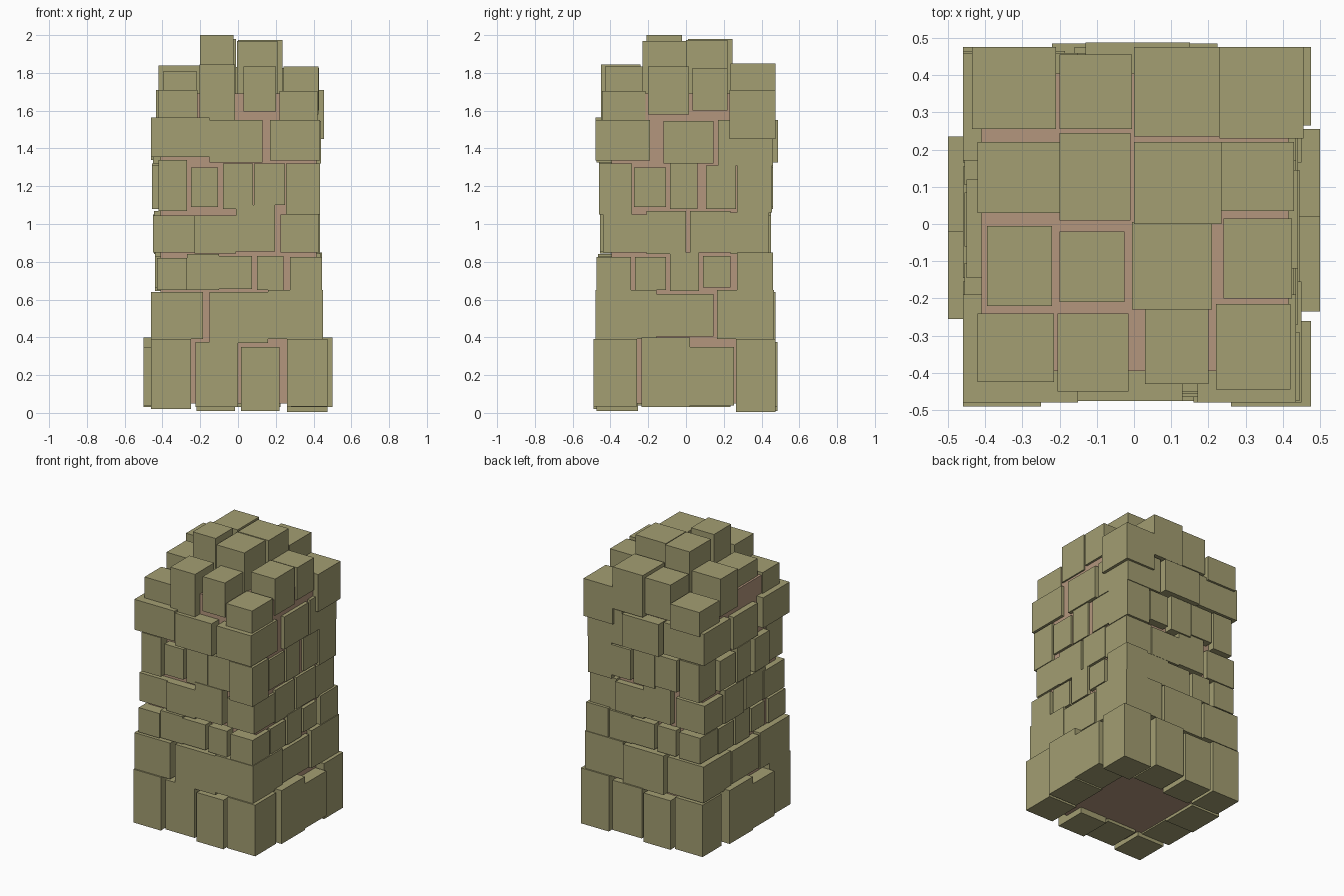
import bpy


def material(name, rgb):
    m = bpy.data.materials.new(name)
    m.diffuse_color = (*rgb, 1)
    return m


STONE = material("olive stone", (0.366, 0.342, 0.168))
MORTAR = material("brown mortar", (0.456, 0.305, 0.205))


def box(name, x0, x1, y0, y1, z0, z1, mat=STONE):
    v = [(x, y, z) for z in (z0, z1) for x, y in ((x0, y0), (x1, y0), (x1, y1), (x0, y1))]
    f = [(3, 2, 1, 0), (4, 5, 6, 7), (0, 1, 5, 4), (1, 2, 6, 5), (2, 3, 7, 6), (3, 0, 4, 7)]
    me = bpy.data.meshes.new(name)
    me.from_pydata(v, [], f)
    me.materials.append(mat)
    ob = bpy.data.objects.new(name, me)
    bpy.context.collection.objects.link(ob)
    return ob


def course(left, right, front, back, corner_z, reach, front_mid, right_mid):
    """One ring of stones: four corners, then the stones between them.
    reach = outer faces of left, right, front and back middle stones."""
    # corner stones
    for i, (xs, ys) in enumerate(((left, front), (right, front), (right, back), (left, back))):
        box("corner_stone", *xs, *ys, *corner_z[i])
    xl, xr, yf, yb = reach
    # front stones, mirrored on the back
    for a, b, z0, z1 in front_mid:
        box("front_stone", a, b, yf, yf + 0.22, z0, z1)
        box("back_stone", -b, -a, yb - 0.22, yb, z0, z1)
    # right stones, mirrored on the left
    for a, b, z0, z1 in right_mid:
        box("right_stone", xr - 0.22, xr, a, b, z0, z1)
        box("left_stone", xl, xl + 0.22, -b, -a, z0, z1)


# Core
box("mortar_core", -0.41, 0.415, -0.395, 0.405, 0.05, 1.69, MORTAR)

# Courses from the ground up
course((-0.46, -0.25), (0.26, 0.475), (-0.49, -0.26), (0.265, 0.475),
       ((0.02, 0.39), (0.035, 0.39), (0.005, 0.39), (0.02, 0.38)),
       (-0.5, 0.5, -0.475, 0.485),
       ((-0.225, 0.0, 0.03, 0.375), (0.015, 0.22, 0.01, 0.35)),
       ((-0.235, 0.02, 0.03, 0.40), (0.02, 0.255, 0.04, 0.35)))

course((-0.46, -0.185), (0.16, 0.45), (-0.48, -0.155), (0.165, 0.465),
       ((0.39, 0.64), (0.39, 0.65), (0.39, 0.65), (0.39, 0.64)),
       (-0.46, 0.445, -0.475, 0.475),
       ((-0.15, 0.16, 0.37, 0.64),),
       ((-0.155, 0.145, 0.405, 0.63),))

course((-0.43, -0.27), (0.275, 0.445), (-0.475, -0.29), (0.27, 0.46),
       ((0.65, 0.82), (0.635, 0.825), (0.645, 0.85), (0.65, 0.83)),
       (-0.44, 0.44, -0.465, 0.455),
       ((-0.27, -0.10, 0.65, 0.84), (-0.10, 0.075, 0.655, 0.83), (0.10, 0.24, 0.65, 0.83)),
       ((-0.27, -0.105, 0.65, 0.825), (-0.085, 0.07, 0.645, 0.85), (0.09, 0.235, 0.665, 0.83)))

course((-0.45, -0.23), (0.225, 0.43), (-0.44, -0.21), (0.235, 0.44),
       ((0.85, 1.045), (0.85, 1.05), (0.84, 1.06), (0.85, 1.05)),
       (-0.445, 0.435, -0.455, 0.45),
       ((-0.23, -0.01, 0.845, 1.045), (-0.01, 0.195, 0.855, 1.10)),
       ((-0.21, 0.0, 0.84, 1.07), (0.02, 0.235, 0.85, 1.07)))

course((-0.42, -0.27), (0.255, 0.435), (-0.46, -0.285), (0.27, 0.455),
       ((1.07, 1.34), (1.05, 1.32), (1.06, 1.32), (1.07, 1.33)),
       (-0.455, 0.43, -0.45, 0.46),
       ((-0.25, -0.105, 1.09, 1.30), (-0.08, 0.08, 1.08, 1.32), (0.085, 0.25, 1.10, 1.32)),
       ((-0.275, -0.105, 1.09, 1.30), (-0.085, 0.06, 1.08, 1.32), (0.105, 0.265, 1.08, 1.31)))

course((-0.46, -0.15), (0.17, 0.435), (-0.48, -0.19), (0.17, 0.46),
       ((1.355, 1.565), (1.335, 1.55), (1.31, 1.55), (1.34, 1.56)),
       (-0.45, 0.44, -0.475, 0.488),
       ((-0.15, 0.13, 1.325, 1.55),),
       ((-0.12, 0.145, 1.32, 1.545),))

# Crown stones, front row to back row: x0, x1, y0, y1, z0, z1
rows = (
    ((-0.42, -0.215, -0.425, -0.24, 1.565, 1.71), (-0.205, -0.015, -0.45, -0.24, 1.55, 1.845),
     (0.03, 0.20, -0.43, -0.23, 1.595, 1.835), (0.22, 0.42, -0.445, -0.215, 1.54, 1.705)),
    ((-0.395, -0.22, -0.22, -0.005, 1.60, 1.81), (-0.2, -0.025, -0.21, -0.02, 1.65, 2.0),
     (-0.005, 0.21, -0.23, 0.005, 1.65, 1.97), (0.24, 0.425, -0.2, 0.015, 1.58, 1.835)),
    ((-0.42, -0.2, 0.03, 0.22, 1.58, 1.84), (-0.2, -0.01, 0.01, 0.245, 1.65, 1.98),
     (0.0, 0.235, 0.0, 0.22, 1.65, 1.975), (0.235, 0.43, 0.035, 0.22, 1.60, 1.825)),
    ((-0.435, -0.21, 0.255, 0.475, 1.54, 1.71), (-0.2, -0.005, 0.255, 0.455, 1.58, 1.83),
     (0.0, 0.23, 0.235, 0.475, 1.56, 1.85), (0.23, 0.455, 0.23, 0.475, 1.45, 1.71)),
)
for row in rows:
    for stone in row:
        box("crown_stone", *stone)
